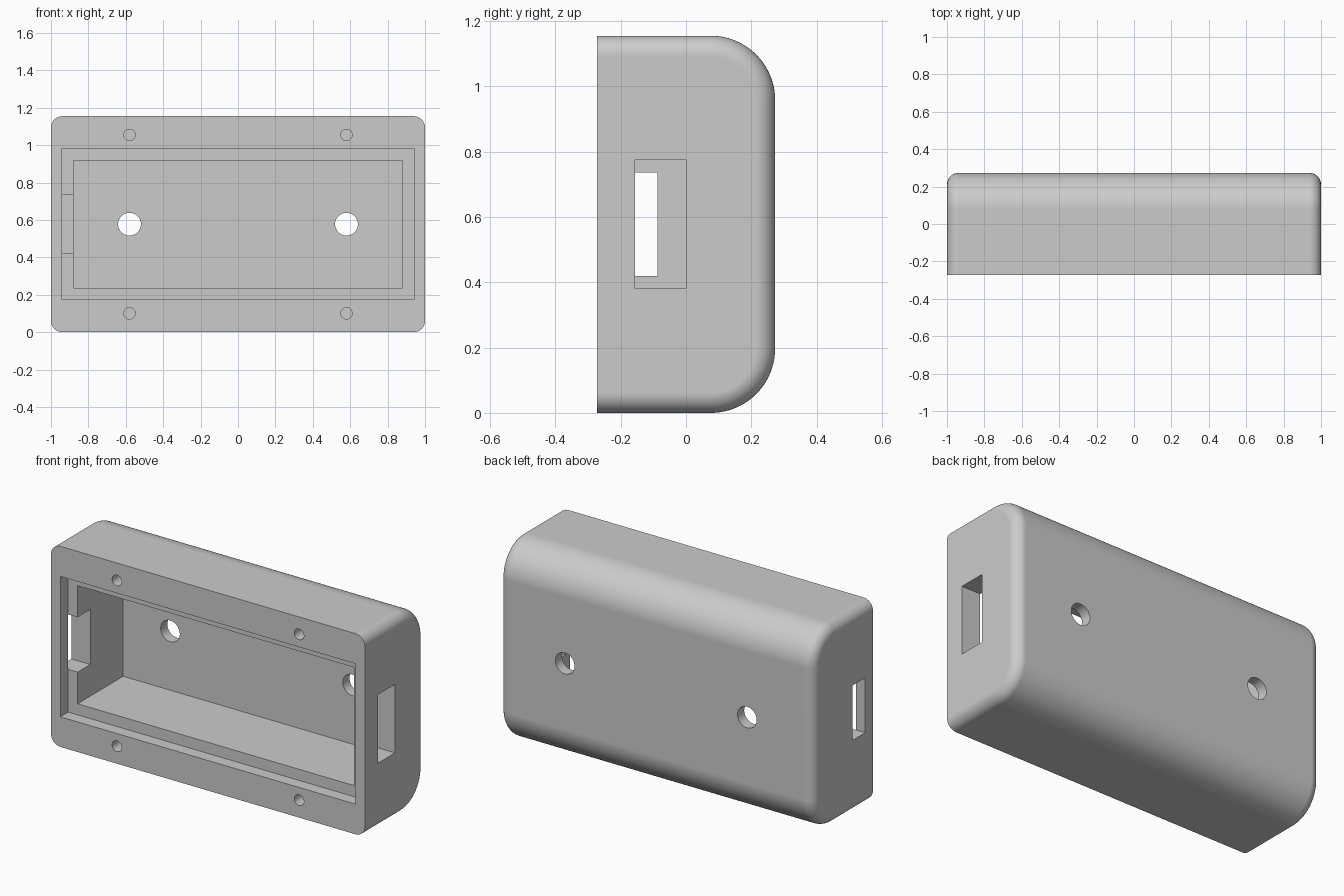
import bpy, bmesh
from math import sin, cos, pi
from mathutils import Matrix

cube = bpy.data.objects.get("Cube")
if cube:
    bpy.data.objects.remove(cube, do_unlink=True)

W, D, H = 1.0, 0.273, 1.155      # half width, half depth, height
MID = H / 2
BACK_R, EDGE_R = 0.197, 0.061    # back rounding, end edge fillet
LEDGE_Y, FLOOR_Y = -0.202, 0.212

grey = bpy.data.materials.new("Plain grey")
grey.use_nodes = True
GREY = (0.6, 0.6, 0.6, 1)
grey.diffuse_color = GREY
grey.node_tree.nodes["Principled BSDF"].inputs["Base Color"].default_value = GREY


def add_object(name, bm):
    bmesh.ops.recalc_face_normals(bm, faces=bm.faces[:])
    mesh = bpy.data.meshes.new(name)
    bm.to_mesh(mesh)
    bm.free()
    mesh.materials.append(grey)
    obj = bpy.data.objects.new(name, mesh)
    bpy.context.collection.objects.link(obj)
    return obj


def profile(inset, steps=20):
    """Side outline (y, z): square front, rounded back, shrunk by inset."""
    r = BACK_R - inset
    pts = [(-D, H - inset), (-D, inset)]
    for start, cz in ((-pi / 2, BACK_R), (0, H - BACK_R)):
        for i in range(steps + 1):
            a = start + pi / 2 * i / steps
            pts.append((D - BACK_R + r * cos(a), cz + r * sin(a)))
    return pts


def build_shell(steps=10):
    """Loft the outline along x, shrinking it round the end fillets."""
    arc = [pi / 2 * i / steps for i in range(steps + 1)]
    right = [(W - EDGE_R + EDGE_R * sin(a), EDGE_R * (1 - cos(a))) for a in arc]
    stations = [(-x, i) for x, i in reversed(right)] + right
    bm = bmesh.new()
    rings = [[bm.verts.new((x, y, z)) for y, z in profile(i)] for x, i in stations]
    n = len(rings[0])
    for a, b in zip(rings, rings[1:]):
        for k in range(n):
            m = (k + 1) % n
            bm.faces.new((a[k], a[m], b[m], b[k]))
    bm.faces.new(rings[0])
    bm.faces.new(rings[-1])
    return add_object("enclosure_shell", bm)


def cut(body, name, bm):
    """Subtract a temporary cutter from the body."""
    cutter = add_object(name, bm)
    cutter.hide_render = True
    mod = body.modifiers.new(name, "BOOLEAN")
    mod.operation, mod.solver, mod.object = "DIFFERENCE", "EXACT", cutter
    bpy.context.view_layer.objects.active = body
    bpy.ops.object.modifier_apply(modifier=mod.name)
    bpy.data.objects.remove(cutter, do_unlink=True)


def box(xs, ys, zs):
    bm = bmesh.new()
    bmesh.ops.create_cube(bm, size=1)
    for v in bm.verts:
        v.co = [(lo + hi) / 2 + c * (hi - lo)
                for c, (lo, hi) in zip(v.co, (xs, ys, zs))]
    return bm


def bore(x, z, r, y0, y1):
    bm = bmesh.new()
    bmesh.ops.create_cone(bm, cap_ends=True, segments=40, radius1=r, radius2=r, depth=y1 - y0)
    bmesh.ops.transform(bm, verts=bm.verts[:], matrix=Matrix.Translation(
        (x, (y0 + y1) / 2, z)) @ Matrix.Rotation(pi / 2, 4, "X"))
    return bm


shell = build_shell()

# Lid recess and main cavity
cut(shell, "lid_recess", box((-0.94, 0.94), (-0.4, LEDGE_Y), (MID - 0.404, MID + 0.404)))
cut(shell, "cavity", box((-0.88, 0.88), (-0.3, FLOOR_Y), (MID - 0.34, MID + 0.34)))

# Side openings
cut(shell, "left_slot", box((0.8, 1.1), (-0.156, 0), (MID - 0.197, MID + 0.197)))
cut(shell, "right_slot", box((-1.1, -0.8), (LEDGE_Y, -0.087), (MID - 0.158, MID + 0.158)))

# Mounting holes through the back, blind screw holes in the rim
for x in (-0.58, 0.58):
    cut(shell, "mount_hole", bore(x, MID, 0.061, 0.1, 0.4))
    for dz in (-0.477, 0.477):
        cut(shell, "screw_hole", bore(x, MID + dz, 0.0305, -0.4, 0))

# Smooth fillets, crisp cut edges
bpy.ops.object.select_all(action="DESELECT")
shell.select_set(True)
bpy.context.view_layer.objects.active = shell
bpy.ops.object.shade_smooth_by_angle(angle=pi / 6)
weighted = shell.modifiers.new("Weighted normals", "WEIGHTED_NORMAL")
weighted.keep_sharp = True
